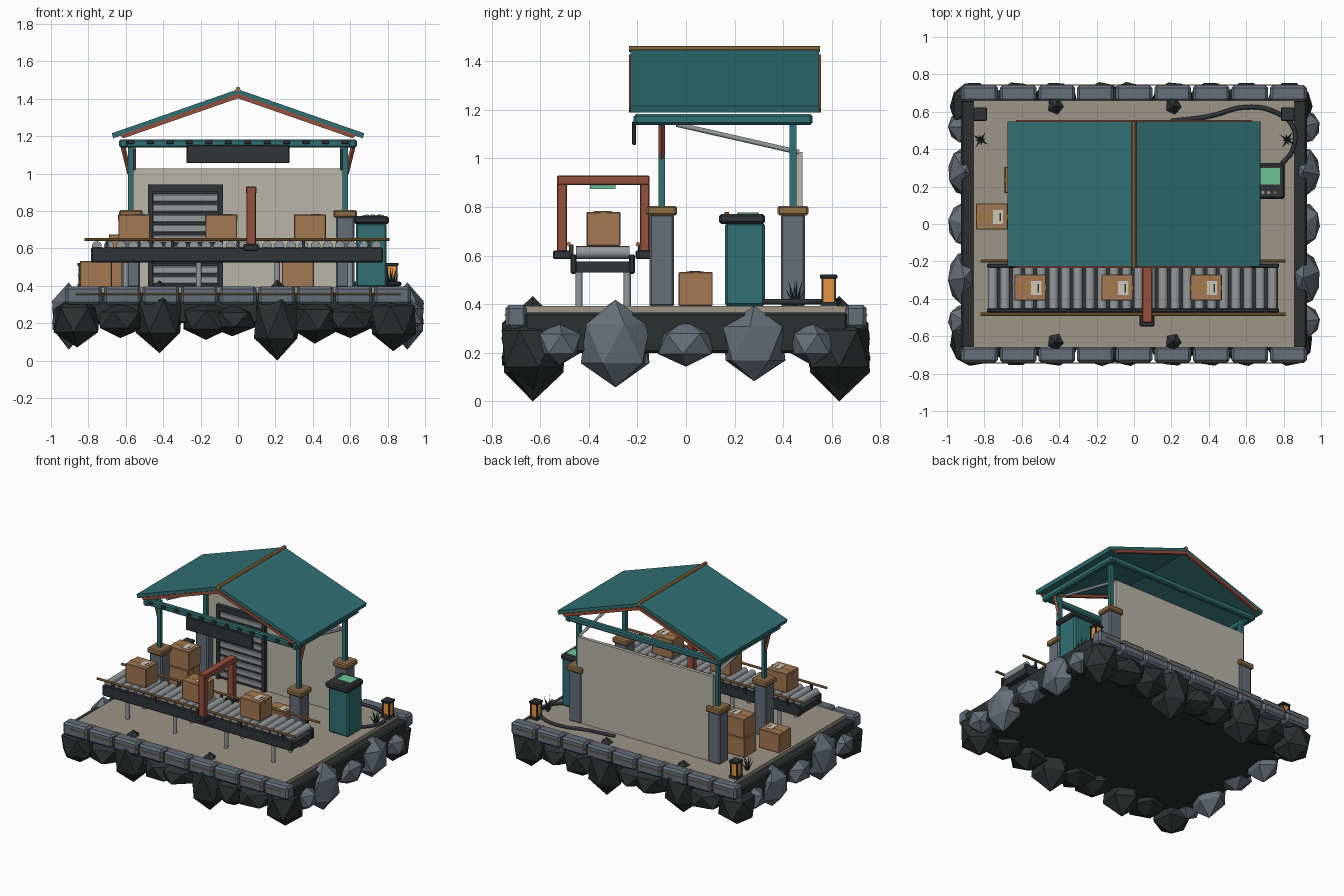
import bpy, bmesh, math, random
from mathutils import Vector, Matrix

if "Cube" in bpy.data.objects:
    bpy.data.objects.remove(bpy.data.objects["Cube"])
random.seed(4)

COL = dict(teal=(.03, .16, .17), dark=(.03, .036, .04), sand=(.34, .30, .24), stone=(.13, .155, .19),
           rock=(.025, .03, .03), rust=(.3, .08, .045), wood=(.27, .15, .06), copper=(.36, .19, .06),
           card=(.37, .19, .085), label=(.6, .57, .48), wall=(.48, .46, .39), steel=(.3, .32, .33),
           green=(.15, .55, .3), orange=(.8, .3, .05), leaf=(.02, .06, .06))
MAT = {}
for n, c in COL.items():
    MAT[n] = bpy.data.materials.new(n)
    MAT[n].diffuse_color = (*c, 1)


def finish(bm, name, mat, smooth=False):
    me = bpy.data.meshes.new(name)
    bmesh.ops.recalc_face_normals(bm, faces=bm.faces)
    bm.to_mesh(me)
    bm.free()
    me.materials.append(MAT[mat])
    ob = bpy.data.objects.new(name, me)
    bpy.context.collection.objects.link(ob)
    if smooth:
        bpy.context.view_layer.objects.active = ob
        ob.select_set(True)
        bpy.ops.object.shade_smooth_by_angle(angle=math.radians(40))
        ob.select_set(False)
    return ob


def box(name, mat, x0, x1, y0, y1, z0, z1, bevel=0):
    bm = bmesh.new()
    m = Matrix.Translation(((x0 + x1) / 2, (y0 + y1) / 2, (z0 + z1) / 2)) @ Matrix.Diagonal((x1 - x0, y1 - y0, z1 - z0, 1))
    bmesh.ops.create_cube(bm, size=1, matrix=m)
    if bevel:
        bmesh.ops.bevel(bm, geom=bm.edges[:], offset=bevel, segments=1, affect='EDGES')
    return finish(bm, name, mat)


def rod(name, mat, a, b, r, r2=None, n=12):
    a, b = Vector(a), Vector(b)
    bm = bmesh.new()
    m = Matrix.Translation((a + b) / 2) @ (b - a).to_track_quat('Z', 'Y').to_matrix().to_4x4()
    bmesh.ops.create_cone(bm, cap_ends=True, segments=n, radius1=r, radius2=r if r2 is None else r2,
                          depth=(b - a).length, matrix=m)
    return finish(bm, name, mat, n > 6)


def bar(name, mat, a, b, w):
    ob = rod(name, mat, a, b, w * .707, n=4)
    ob.data.transform(Matrix.Identity(4))
    return ob


def prism(name, mat, profile, y0, y1):
    bm = bmesh.new()
    f = bm.faces.new([bm.verts.new((x, y0, z)) for x, z in profile])
    e = bmesh.ops.extrude_face_region(bm, geom=[f])['geom']
    bmesh.ops.translate(bm, vec=(0, y1 - y0, 0), verts=[v for v in e if isinstance(v, bmesh.types.BMVert)])
    return finish(bm, name, mat)


def rock(name, mat, c, r):
    bm = bmesh.new()
    m = Matrix.Translation(c) @ Matrix.Diagonal((*r, 1)) @ Matrix.Rotation(random.uniform(0, 6), 4, 'Z')
    bmesh.ops.create_icosphere(bm, subdivisions=1, radius=1, matrix=m)
    return finish(bm, name, mat)


# floating base
box("base_core", "rock", -.925, .925, -.665, .665, .2, .365, .01)
box("floor", "sand", -.857, .857, -.66, .66, .36, .392)
for s in (-1, 1):
    for i in range(9):
        x = (i - 4) * .2065
        ys = sorted((s * .655, s * .742))
        box("curb_stone", "stone", x - .098, x + .098, *ys, .3, .397, .014)
    rod("curb_trim", "copper", (-.87, s * .743, .355), (.87, s * .743, .355), .004, n=6)
    for x, zb in ((-.86, .07), (-.63, .12), (-.42, .04), (-.17, .11), (-.03, .13),
                  (.21, 0), (.41, .09), (.6, .12), (.83, .05)):
        cz = .235 if x == -.42 else .217
        rock("under_rock", "rock", (x, s * .63, cz), (.14, .145, cz - zb))
    for y, rz, ry in ((-.52, .09, .1), (-.29, .18, .16), (0, .095, .13), (.28, .155, .145), (.52, .09, .1)):
        rock("side_rock", "stone", (s * .905, y, .238), (.1, ry, rz))

# pillars, posts, braces
for s in (-1, 1):
    for y in (-.1, .44):
        x = s * .573
        box("pillar", "stone", x - .05, x + .05, y - .05, y + .05, .39, .77, .008)
        box("pillar_cap", "wood", x - .063, x + .063, y - .063, y + .063, .765, .805, .008)
        box("roof_post", "teal", x - .014, x + .014, y - .014, y + .014, .8, 1.15)
    bar("post_brace", "rust", (s * .58, -.1, 1.0), (s * .615, -.1, 1.14), .018)
    rod("roof_stay", "steel", (s * .555, -.04, 1.14), (s * .555, .465, 1.025), .01)

# eave frame
    xs = sorted((s * .59, s * .635))
    box("eave_beam", "teal", *xs, -.215, .52, 1.137, 1.183, .01)
box("front_beam", "teal", -.62, .62, -.205, -.165, 1.14, 1.183, .008)
box("back_beam", "teal", -.62, .62, .475, .515, 1.14, 1.183, .008)
for i in range(12):
    x = (i - 5.5) * .104
    box("beam_stud", "dark", x - .018, x + .018, -.212, -.2, 1.157, 1.178, .003)

# gable roof with trims
prism("roof", "teal", [(-.675, 1.215), (0, 1.45), (.675, 1.215), (.668, 1.188), (0, 1.422), (-.668, 1.188)], -.228, .548)
rod("ridge_cap", "copper", (0, -.235, 1.45), (0, .552, 1.45), .013, n=8)
for y in (-.234, .535):
    prism("gable_trim", "rust", [(-.63, 1.205), (0, 1.427), (.63, 1.205), (.615, 1.188), (0, 1.402), (-.615, 1.188)], y, y + .02)

# sign board
box("sign_board", "dark", -.275, .275, -.222, -.205, 1.055, 1.152, .004)

# back wall and shutter door
box("back_wall", "wall", -.56, .56, .455, .48, .39, 1.027)
box("shutter_back", "dark", -.46, -.1, .445, .456, .39, .92)
for x in (-.48, -.105):
    box("shutter_jamb", "dark", x, x + .025, .425, .456, .39, .94)
box("shutter_lintel", "dark", -.48, -.08, .425, .456, .9, .94)
for i in range(9):
    z = .41 + i * .055
    box("shutter_slat", "steel", -.455, -.105, .433, .448, z, z + .04, .004)

# roller conveyor
for ys in ((-.475, -.45), (-.235, -.21)):
    box("conveyor_side", "dark", -.785, .775, *ys, .525, .605, .006)
box("conveyor_bed", "dark", -.78, .77, -.455, -.23, .53, .575)
for i in range(24):
    x = -.755 + i * .065
    rod("roller", "steel", (x, -.452, .613), (x, -.233, .613), .026, n=14)
for y in (-.482, -.198):
    rod("guide_rail", "copper", (-.82, y, .647), (.81, y, .647), .009, n=8)
    for x in (-.7, -.35, 0, .35, .7):
        box("rail_bracket", "dark", x - .008, x + .008, min(y, y * .96), max(y, y * .96), .59, .645)
for x in (-.6, -.21, .21, .6):
    for y in (-.44, -.242):
        rod("conveyor_leg", "steel", (x, y, .39), (x, y, .53), .015)

# scanner gate
for y in (-.51, -.17):
    box("gate_foot", "dark", .03, .11, y - .037, y + .037, .585, .622, .005)
    box("gate_post", "rust", .045, .095, y - .02, y + .02, .61, .91, .004)
box("gate_beam", "rust", .042, .098, -.53, -.15, .89, .93, .005)
box("gate_lamp", "green", .05, .09, -.395, -.29, .874, .892)


# cardboard boxes with tape and label
def carton(x, y, z, w=.17, d=.14, h=.14):
    box("carton", "card", x - w / 2, x + w / 2, y - d / 2, y + d / 2, z, z + h, .004)
    box("carton_tape", "copper", x - w / 2 - .001, x + w / 2 + .001, y - .012, y + .012, z + h - .03, z + h + .001)
    box("carton_label", "label", x + .005, x + .06, y - .04, y + .035, z + h, z + h + .003)
    box("label_mark", "dark", x + .04, x + .048, y - .025, y + .02, z + h, z + h + .004)


for x in (-.555, -.09, .385):
    carton(x, -.34, .64)
for x, y, z in ((-.76, .04, .392), (.32, .04, .392), (-.61, .235, .392), (-.605, .235, .534)):
    carton(x, y, z)

# control kiosk
box("kiosk_body", "teal", .63, .795, .16, .325, .392, .735, .01)
box("kiosk_head", "dark", .62, .807, .135, .325, .73, .772, .01)
box("kiosk_screen", "green", .665, .78, .21, .3, .77, .777)
for x, c in ((.69, "steel"), (.72, "steel"), (.755, "rust")):
    rod("kiosk_button", c, (x, .168, .77), (x, .168, .78), .009)

# power hose
cu = bpy.data.curves.new("hose", 'CURVE')
cu.dimensions = '3D'
cu.bevel_depth, cu.bevel_resolution, cu.resolution_u = .012, 2, 6
pts = [(.79, .32, .41), (.85, .4, .41), (.85, .52, .41), (.75, .6, .41), (.6, .625, .41), (.4, .575, .41), (.2, .55, .41)]
sp = cu.splines.new('BEZIER')
sp.bezier_points.add(len(pts) - 1)
for p, c in zip(sp.bezier_points, pts):
    p.co = c
    p.handle_left_type = p.handle_right_type = 'AUTO'
cu.materials.append(MAT["dark"])
bpy.context.collection.objects.link(bpy.data.objects.new("hose", cu))

# lanterns and spiky plants
for s in (-1, 1):
    x, y = s * .823, .587
    box("lantern_base", "dark", x - .034, x + .034, y - .034, y + .034, .39, .41)
    box("lantern_glass", "orange", x - .024, x + .024, y - .024, y + .024, .41, .505)
    box("lantern_top", "dark", x - .036, x + .036, y - .036, y + .036, .505, .522, .004)
    for a in (-.026, .026):
        for b in (-.026, .026):
            box("lantern_bar", "dark", x + a - .004, x + a + .004, y + b - .004, y + b + .004, .4, .51)
    for i in range(8):
        t = i * math.tau / 8 + .2
        r = .03 + .02 * (i % 2)
        rod("plant_leaf", "leaf", (s * .82, .45, .39), (s * .82 + r * math.cos(t), .45 + r * math.sin(t), .5 - .035 * (i % 2)), .008, 0, 4)

for m in bpy.data.materials:
    if m.users and not m.is_grease_pencil:
        m.use_nodes = True
        m.node_tree.nodes["Principled BSDF"].inputs["Base Color"].default_value = m.diffuse_color
